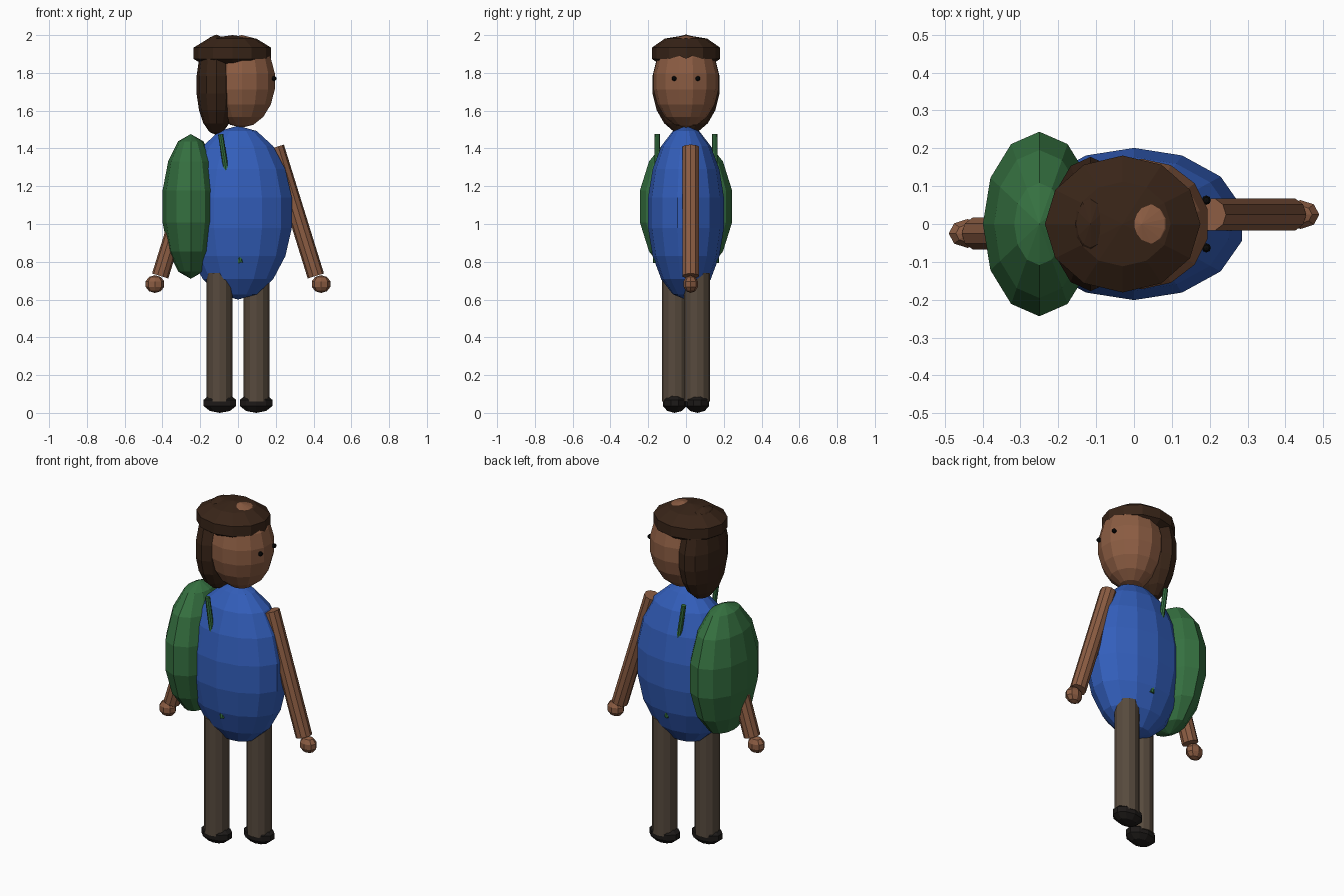
import bpy
from mathutils import Vector

cube = bpy.data.objects.get("Cube")
if cube:
    bpy.data.objects.remove(cube, do_unlink=True)


def material(name, r, g, b):
    mat = bpy.data.materials.new(name)
    mat.use_nodes = True
    mat.diffuse_color = (r, g, b, 1)
    bsdf = mat.node_tree.nodes["Principled BSDF"]
    bsdf.inputs["Base Color"].default_value = (r, g, b, 1)
    bsdf.inputs["Roughness"].default_value = 0.8
    return mat


SKIN = material("skin", 0.26, 0.108, 0.055)
BLUE = material("blue_cloth", 0.033, 0.113, 0.5)
GREEN = material("green_canvas", 0.036, 0.165, 0.052)
HAIR = material("dark_brown", 0.04, 0.018, 0.009)
TROUSER = material("trouser_cloth", 0.095, 0.068, 0.047)
SHOE = material("shoe_leather", 0.012, 0.01, 0.009)
BLACK = material("black", 0.003, 0.003, 0.003)


def finish(name, mat):
    obj = bpy.context.object
    obj.name = name
    obj.data.materials.append(mat)
    bpy.ops.object.shade_flat()
    return obj


def ellipsoid(name, mat, centre, radii, segments=12, rings=9):
    bpy.ops.mesh.primitive_uv_sphere_add(
        segments=segments, ring_count=rings, radius=1, location=centre)
    bpy.context.object.scale = radii
    bpy.ops.object.transform_apply(location=False, rotation=False, scale=True)
    return finish(name, mat)


def rod(name, mat, start, end, radius, sides=10):
    start, end = Vector(start), Vector(end)
    axis = end - start
    bpy.ops.mesh.primitive_cylinder_add(
        vertices=sides, radius=radius, depth=axis.length,
        location=(start + end) / 2,
        rotation=axis.to_track_quat("Z", "Y").to_euler())
    return finish(name, mat)


# Body and head
ellipsoid("torso", BLUE, (0, 0, 1.06), (0.297, 0.204, 0.46), 14, 9)
ellipsoid("head", SKIN, (0.02, 0, 1.755), (0.182, 0.175, 0.245), 14, 9)
ellipsoid("hair", HAIR, (-0.115, 0, 1.737), (0.106, 0.18, 0.266), 12, 9)
ellipsoid("cap", HAIR, (-0.03, 0, 1.904), (0.216, 0.19, 0.096), 12, 5)

# Backpack
ellipsoid("backpack", GREEN, (-0.25, 0, 1.093), (0.153, 0.25, 0.383), 12, 7)

# Paired parts on the face and pack
for label, side in (("a", 1), ("b", -1)):
    ellipsoid(f"eye_{label}", BLACK, (0.191, side * 0.063, 1.77),
              (0.013, 0.013, 0.013), 8, 5)
    rod(f"strap_{label}", GREEN, (-0.092, side * 0.152, 1.475),
        (0.012, side * 0.16, 0.795), 0.014, 8)

# Limbs repeat by a half turn about the vertical axis
for label, s in (("left", 1), ("right", -1)):
    rod(f"{label}_leg", TROUSER, (s * 0.098, s * 0.058, 0.06),
        (s * 0.098, s * 0.058, 0.74), 0.068, 12)
    ellipsoid(f"{label}_shoe", SHOE, (s * 0.096, s * 0.06, 0.053),
              (0.095, 0.066, 0.053), 10, 5)
    rod(f"{label}_arm", SKIN, (s * 0.2, s * 0.025, 1.407),
        (s * 0.412, s * 0.025, 0.725), 0.045)
    ellipsoid(f"{label}_hand", SKIN, (s * 0.44, s * 0.025, 0.682),
              (0.052, 0.04, 0.047), 8, 5)
